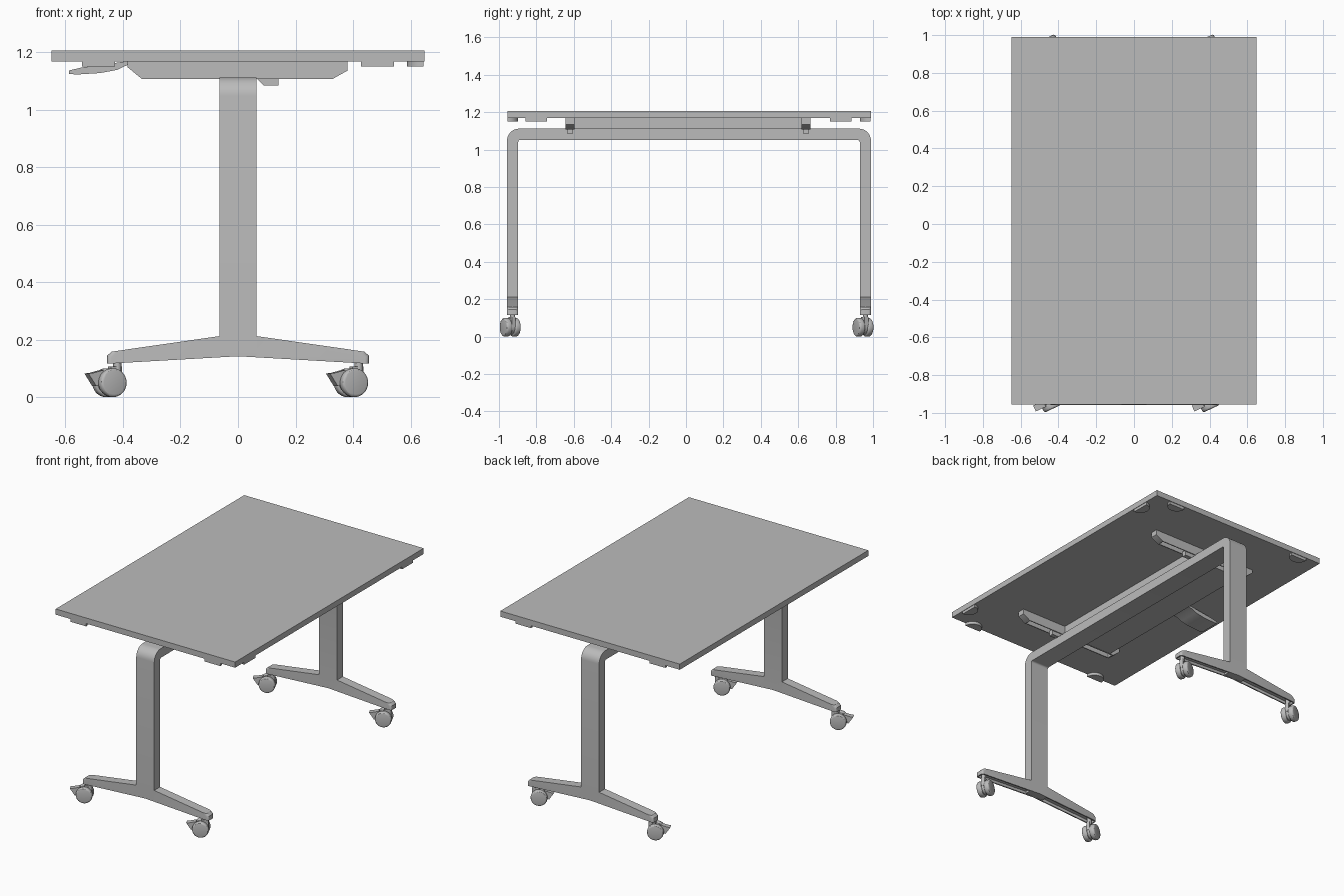
import bpy, bmesh, math
from mathutils import Matrix, Vector

cube = bpy.data.objects.get("Cube")
if cube:
    bpy.data.objects.remove(cube, do_unlink=True)

grey = bpy.data.materials.new("plain_grey")
grey.use_nodes = True
COLOUR = (0.5, 0.5, 0.5, 1)
grey.diffuse_color = COLOUR
grey.node_tree.nodes["Principled BSDF"].inputs["Base Color"].default_value = COLOUR

MID_Y = 0.016          # centre of the frame along its length
parts = []


def finish(name, bm, matrix=Matrix()):
    bmesh.ops.recalc_face_normals(bm, faces=bm.faces)
    mesh = bpy.data.meshes.new(name)
    bm.to_mesh(mesh)
    bm.free()
    mesh.materials.append(grey)
    obj = bpy.data.objects.new(name, mesh)
    obj.matrix_world = matrix
    bpy.context.collection.objects.link(obj)
    parts.append(obj)
    return obj


def prism(points, plane, lo, hi):
    """Extrude a closed 2D outline along the axis missing from plane."""
    place = {"xz": lambda a, b, c: (a, c, b),
             "yz": lambda a, b, c: (c, a, b),
             "xy": lambda a, b, c: (a, b, c)}[plane]
    bm = bmesh.new()
    ends = [[bm.verts.new(place(a, b, c)) for a, b in points] for c in (lo, hi)]
    for ring in ends:
        bm.faces.new(ring)
    n = len(points)
    for i in range(n):
        j = (i + 1) % n
        bm.faces.new((ends[0][i], ends[0][j], ends[1][j], ends[1][i]))
    bmesh.ops.recalc_face_normals(bm, faces=bm.faces)
    return bm


def box(x0, x1, y0, y1, z0, z1):
    return prism([(x0, y0), (x1, y0), (x1, y1), (x0, y1)], "xy", z0, z1)


def arc(cx, cy, r, start, end, steps=8):
    angles = [math.radians(start + (end - start) * i / steps) for i in range(steps + 1)]
    return [(cx + r * math.cos(a), cy + r * math.sin(a)) for a in angles]


def hollow_below(bm, rim, depth):
    """Sink the downward faces to make an open channel."""
    under = [f for f in bm.faces if f.normal.z < -0.9]
    bmesh.ops.inset_region(bm, faces=under, thickness=rim, use_even_offset=True)
    bmesh.ops.inset_region(bm, faces=under, thickness=0.0005, depth=-depth)


# Table top
finish("table_top", box(-0.648, 0.648, -0.955, 0.99, 1.168, 1.205))

# Frame: two columns and the beam bent from one strip
HALF, T, TOP, R = 0.973, 0.06, 1.112, 0.065
right = arc(HALF - R, TOP - R, R, 0, 90)
inner = arc(HALF - T - 0.012, TOP - T - 0.012, 0.012, 90, 0, 4)
side = [(HALF, 0.142)] + right
inside = inner + [(HALF - T, 0.142)]
outline = side + [(-y, z) for y, z in reversed(side)]
outline += [(-y, z) for y, z in reversed(inside)] + inside
finish("bent_frame", prism([(y + MID_Y, z) for y, z in outline], "yz", -0.065, 0.065))

# Tapered feet with hollow undersides
half_foot = [(0.455, 0.116), (0.455, 0.144), (0.44, 0.158), (0.065, 0.212)]
foot = [(0, 0.142)] + half_foot + [(-x, z) for x, z in reversed(half_foot)]
leg_ys = [MID_Y - HALF + T / 2, MID_Y + HALF - T / 2]
for label, y in zip(("front", "back"), leg_ys):
    bm = prism(foot, "xz", y - 0.03, y + 0.03)
    corners = [e for e in bm.edges
               if all(abs(v.co.x) > 0.43 for v in e.verts)
               and abs(e.verts[0].co.y - e.verts[1].co.y) < 0.001]
    bmesh.ops.bevel(bm, geom=corners, offset=0.014, segments=4, profile=0.5,
                    affect="EDGES")
    bm.normal_update()
    hollow_below(bm, 0.008, 0.018)
    finish(label + "_foot", bm)


def cylinder(radius, depth, centre, axis, bevel=0.0):
    bm = bmesh.new()
    turn = Matrix.Rotation(math.pi / 2, 4, "X") if axis == "y" else Matrix()
    bmesh.ops.create_cone(bm, cap_ends=True, segments=32, radius1=radius,
                          radius2=radius, depth=depth,
                          matrix=Matrix.Translation(Vector(centre)) @ turn)
    if bevel:
        rims = [e for e in bm.edges if any(len(f.verts) > 4 for f in e.link_faces)]
        bmesh.ops.bevel(bm, geom=rims, offset=bevel, segments=3, profile=0.5,
                        affect="EDGES")
    return bm


# Swivelled twin-wheel casters with brake levers
LEVER = [(-0.118, 0.082), (-0.1, 0.084), (-0.06, 0.094), (-0.045, 0.06), (-0.088, 0.038)]
for label, y in zip(("front", "back"), leg_ys):
    for hand, x in (("right", -0.42), ("left", 0.42)):
        place = Matrix.Translation((x, y, 0)) @ Matrix.Rotation(math.radians(25), 4, "Z")
        tag = f"{label}_{hand}_caster_"
        for which, s in (("outer", -1), ("inner", 1)):
            finish(tag + which + "_wheel",
                   cylinder(0.05, 0.034, (-0.03, s * 0.025, 0.05), "y", 0.01), place)
        finish(tag + "hub", cylinder(0.042, 0.02, (-0.03, 0, 0.052), "y"), place)
        finish(tag + "neck", box(-0.03, 0.014, -0.011, 0.011, 0.05, 0.106), place)
        finish(tag + "stem", cylinder(0.014, 0.05, (0, 0, 0.115), "z"), place)
        finish(tag + "brake", prism(LEVER, "xz", -0.017, 0.017), place)

# Support brackets and their pivots
BRACKET = [(-0.385, 1.168), (-0.385, 1.148), (-0.335, 1.107),
           (0.33, 1.107), (0.38, 1.135), (0.38, 1.168)]
PIVOT = [(0.068, 1.12), (0.068, 1.106), (0.09, 1.084), (0.14, 1.084), (0.14, 1.12)]
for label, y in (("front", -0.62), ("back", 0.642)):
    bm = prism(BRACKET, "xz", y - 0.024, y + 0.024)
    hollow_below(bm, 0.006, 0.035)
    finish(label + "_bracket", bm)
    finish(label + "_pivot", prism(PIVOT, "xz", y - 0.014, y + 0.014))

# Centre panel between the brackets
finish("centre_panel", box(-0.31, 0.05, -0.597, 0.619, 1.109, 1.168))

# Tilt release paddle
PADDLE = [(-0.385, 1.168), (-0.545, 1.146), (-0.588, 1.136), (-0.588, 1.124),
          (-0.56, 1.122), (-0.48, 1.127), (-0.42, 1.138), (-0.385, 1.155),
          (-0.3, 1.158), (-0.3, 1.168)]
finish("release_paddle", prism(PADDLE, "xz", MID_Y - 0.07, MID_Y + 0.07))

# Half-round bumper pads along the edges
pads = [(x, y, turn) for x in (-0.485, 0.485) for y, turn in ((-0.955, 0), (0.986, 180))]
pads += [(0.645, -0.8, 90), (0.645, 0.828, 90)]
for i, (x, y, turn) in enumerate(pads):
    finish(f"bumper_pad_{i + 1}",
           prism(arc(x, y, 0.057, turn, turn + 180, 16), "xy", 1.15, 1.168))

# Smooth the curved surfaces and keep hard edges crisp
bpy.ops.object.select_all(action="DESELECT")
for obj in parts:
    obj.select_set(True)
bpy.context.view_layer.objects.active = parts[0]
bpy.ops.object.shade_smooth_by_angle(angle=math.radians(30))
